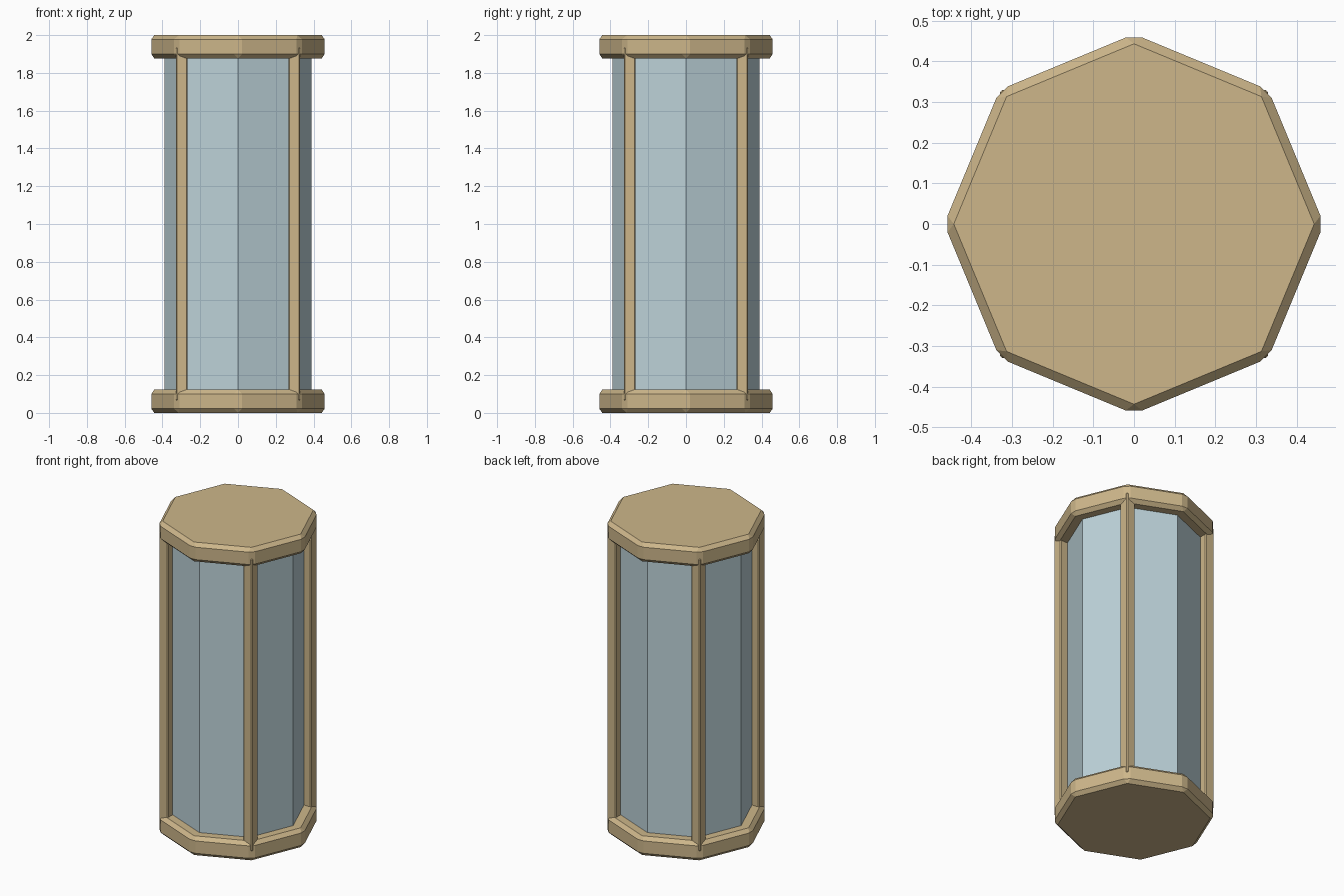
import bpy, bmesh
from math import cos, sin, pi
from mathutils import Vector

cube = bpy.data.objects.get("Cube")
if cube:
    bpy.data.objects.remove(cube, do_unlink=True)


def make_material(name, colour):
    mat = bpy.data.materials.new(name)
    mat.use_nodes = True
    mat.diffuse_color = colour
    mat.node_tree.nodes["Principled BSDF"].inputs["Base Color"].default_value = colour
    return mat


tan = make_material("tan_frame", (0.61, 0.47, 0.255, 1))
glass = make_material("pale_blue_glass", (0.51, 0.65, 0.695, 1))


def prism(name, outline, z0, z1, mat, chamfer=0):
    """Upright prism over a 2D outline, with all edges optionally chamfered."""
    bm = bmesh.new()
    base = bm.faces.new([bm.verts.new((x, y, z0)) for x, y in outline])
    top = bmesh.ops.extrude_face_region(bm, geom=[base])["geom"]
    bmesh.ops.translate(bm, vec=Vector((0, 0, z1 - z0)),
                        verts=[v for v in top if isinstance(v, bmesh.types.BMVert)])
    bmesh.ops.recalc_face_normals(bm, faces=bm.faces[:])
    if chamfer:
        bmesh.ops.bevel(bm, geom=bm.edges[:], offset=chamfer, segments=1,
                        profile=0.5, affect='EDGES')
    mesh = bpy.data.meshes.new(name)
    bm.to_mesh(mesh)
    bm.free()
    mesh.materials.append(mat)
    obj = bpy.data.objects.new(name, mesh)
    bpy.context.scene.collection.objects.link(obj)
    return obj


def octagon(radius):
    return [(radius * cos(i * pi / 4), radius * sin(i * pi / 4)) for i in range(8)]


# Chamfered octagonal caps
cap_height, cap_radius = 0.123, 0.467
prism("base_cap", octagon(cap_radius), 0, cap_height, tan, 0.022)
prism("top_cap", octagon(cap_radius), 2 - cap_height, 2, tan, 0.022)

# Eight-sided glass body, seated inside the caps
prism("glass_body", octagon(0.39), 0.06, 1.94, glass)

# Square corner posts on the four diagonals
half = 0.0315
for side, sx in (("left", 1), ("right", -1)):
    for end, sy in (("front", -1), ("back", 1)):
        cx, cy = sx * 0.298, sy * 0.298
        square = [(cx + a * half, cy + b * half)
                  for a, b in ((-1, -1), (1, -1), (1, 1), (-1, 1))]
        prism(f"{end}_{side}_post", square, 0.065, 1.935, tan, 0.006)
